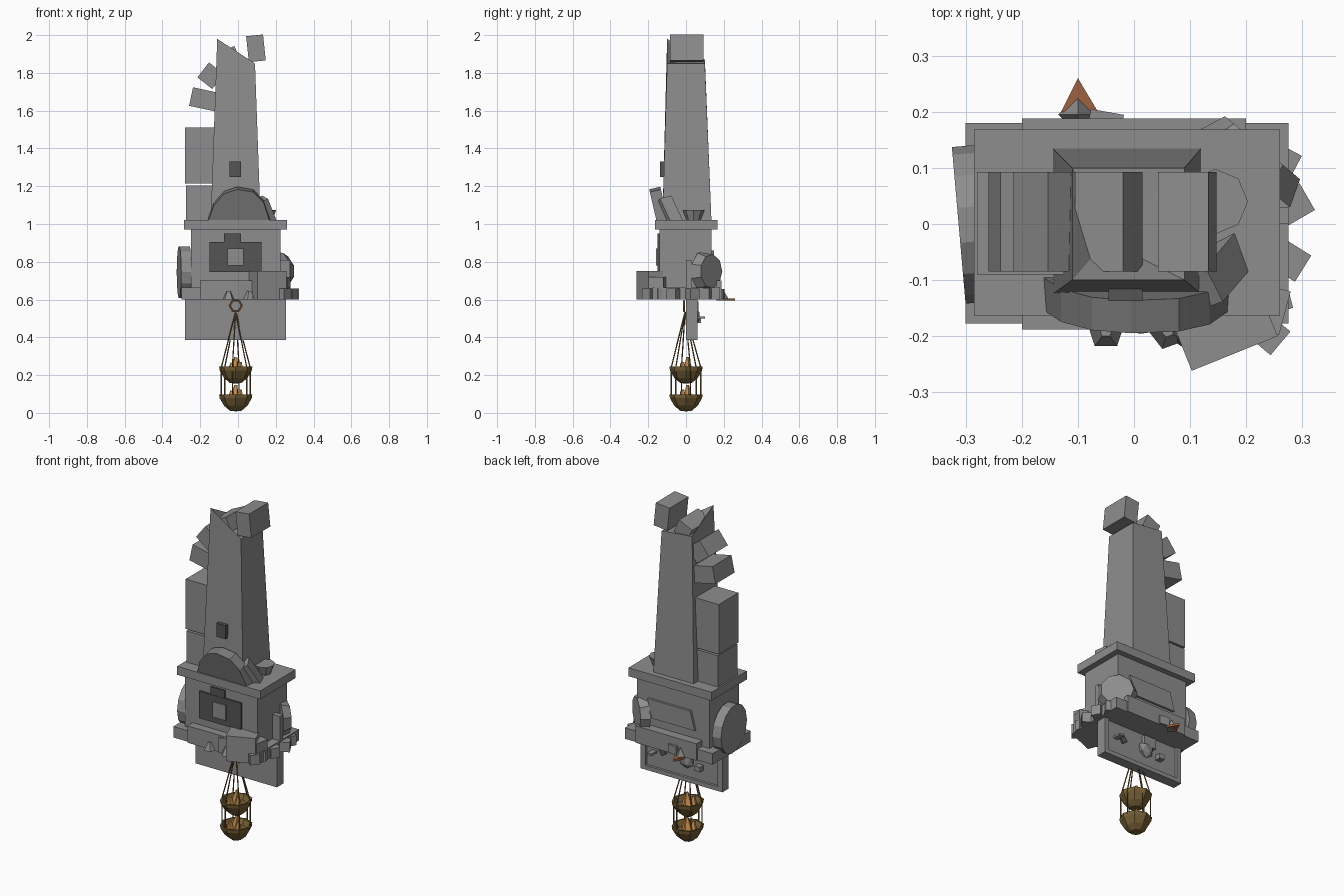
import bpy, bmesh
from math import radians, sin, cos, pi
from mathutils import Vector

if "Cube" in bpy.data.objects:
    bpy.data.objects.remove(bpy.data.objects["Cube"])


def material(name, rgb):
    m = bpy.data.materials.new(name)
    m.diffuse_color = (*rgb, 1)
    m.use_nodes = True
    m.node_tree.nodes["Principled BSDF"].inputs["Base Color"].default_value = m.diffuse_color
    return m


STONE = material("stone", (0.27, 0.27, 0.27))
DARK = material("dark_stone", (0.09, 0.09, 0.09))
BRONZE = material("bronze", (0.18, 0.115, 0.035))
EMBER = material("ember", (0.60, 0.29, 0.07))
RING = material("ring_metal", (0.42, 0.20, 0.06))
RUST = material("rust", (0.34, 0.12, 0.05))


def finish(name, bm, mat=None, loc=(0, 0, 0), rot=(0, 0, 0)):
    bmesh.ops.recalc_face_normals(bm, faces=bm.faces)
    me = bpy.data.meshes.new(name)
    bm.to_mesh(me)
    bm.free()
    ob = bpy.data.objects.new(name, me)
    ob.location = loc
    ob.rotation_euler = [radians(a) for a in rot]
    me.materials.append(mat or STONE)
    bpy.context.collection.objects.link(ob)
    return ob


def block(name, loc, size, rot=(0, 0, 0), mat=None):
    bm = bmesh.new()
    bmesh.ops.create_cube(bm, size=1)
    bmesh.ops.scale(bm, vec=size, verts=bm.verts)
    return finish(name, bm, mat, loc, rot)


def span(name, x0, x1, y0, y1, z0, z1, mat=None):
    return block(name, ((x0 + x1) / 2, (y0 + y1) / 2, (z0 + z1) / 2), (x1 - x0, y1 - y0, z1 - z0), mat=mat)


def cone(name, loc, r1, r2, h, n=8, rot=(0, 0, 0), mat=None):
    bm = bmesh.new()
    bmesh.ops.create_cone(bm, cap_ends=True, segments=n, radius1=r1, radius2=r2, depth=h)
    return finish(name, bm, mat, loc, rot)


def rock(name, loc, size, rot=(0, 0, 0), mat=None):
    bm = bmesh.new()
    bmesh.ops.create_icosphere(bm, subdivisions=1, radius=1)
    bmesh.ops.scale(bm, vec=size, verts=bm.verts)
    return finish(name, bm, mat, loc, rot)


def prism(name, pts, depth, loc, rot=(0, 0, 0), mat=None):
    """Profile in x-z, extruded along y."""
    bm = bmesh.new()
    f = bm.faces.new([bm.verts.new((x, -depth / 2, z)) for x, z in pts])
    new = bmesh.ops.extrude_face_region(bm, geom=[f])["geom"]
    bmesh.ops.translate(bm, vec=(0, depth, 0), verts=[v for v in new if isinstance(v, bmesh.types.BMVert)])
    return finish(name, bm, mat, loc, rot)


def rod(name, a, b, r, mat):
    a, b = Vector(a), Vector(b)
    ob = cone(name, (a + b) / 2, r, r, (b - a).length, 5, mat=mat)
    ob.rotation_euler = (b - a).to_track_quat('Z', 'Y').to_euler()


# hanging back plate with a raised frame on its rear
span("hanging_plate", -0.28, 0.255, 0, 0.045, 0.385, 0.62)
for i, (x0, x1, z0, z1) in enumerate([(-0.28, 0.255, 0.385, 0.41), (-0.28, -0.25, 0.41, 0.6), (0.225, 0.255, 0.41, 0.6)]):
    span(f"plate_frame_{i}", x0, x1, 0.045, 0.06, z0, z1)
block("plate_diamond", (0.12, 0.045, 0.52), (0.035, 0.02, 0.05), (0, 35, 0), DARK)
rock("plate_lump", (-0.04, 0.05, 0.51), (0.05, 0.025, 0.05))
block("plate_stud", (-0.13, 0.06, 0.49), (0.035, 0.04, 0.03))
block("plate_peg", (0.17, 0.075, 0.505), (0.03, 0.05, 0.012))
block("plate_tab", (-0.06, 0.055, 0.56), (0.08, 0.02, 0.06))

# ledge, body and collar
span("ledge", -0.3, 0.275, -0.177, 0.18, 0.6, 0.665)
span("ledge_rail", -0.2, 0.2, -0.188, 0.188, 0.6, 0.70)
span("body", -0.25, 0.225, -0.14, 0.135, 0.66, 0.975)
span("collar", -0.285, 0.26, -0.163, 0.168, 0.97, 1.02)

# body panels
span("front_panel", -0.15, 0.125, -0.152, -0.13, 0.745, 0.905, DARK)
span("front_panel_boss", -0.055, 0.03, -0.16, -0.14, 0.78, 0.87)
span("front_panel_tab", -0.075, 0.015, -0.15, -0.13, 0.905, 0.95, DARK)
prism("back_panel", [(-0.16, 0.75), (0.12, 0.75), (0.15, 0.86), (-0.13, 0.86)], 0.02, (0, 0.138, 0))

# tapering tower with a broken top
bm = bmesh.new()
low = [bm.verts.new(p) for p in [(-0.145, -0.125, 1.01), (0.12, -0.125, 1.01), (0.12, 0.135, 1.01), (-0.145, 0.135, 1.01)]]
top = [bm.verts.new(p) for p in [(-0.11, -0.1, 1.98), (0.09, -0.1, 1.85), (0.09, 0.1, 1.85), (-0.11, 0.1, 1.87)]]
mid = bm.verts.new((-0.05, -0.03, 1.86))
bm.faces.new(low)
for i in range(4):
    j = (i + 1) % 4
    bm.faces.new((low[i], low[j], top[j], top[i]))
    bm.faces.new((top[i], top[j], mid))
finish("tower", bm)
span("tower_window", -0.045, 0.015, -0.137, -0.11, 1.25, 1.33, DARK)

# stack of blocks curling over the tower
span("stack_lower", -0.275, -0.12, -0.09, 0.093, 1.01, 1.205)
span("stack_upper", -0.28, -0.115, -0.09, 0.093, 1.215, 1.51)
for i, (x, z, w, h, a) in enumerate([(-0.18, 1.66, 0.14, 0.1, 12), (-0.145, 1.785, 0.1, 0.1, 38),
                                     (-0.045, 1.885, 0.094, 0.083, -25), (0.095, 1.93, 0.09, 0.138, -6)]):
    block(f"stack_curl_{i}", (x, 0.004, z), (w, 0.178, h), (0, a, 0))

# leaning half disc and rubble on the collar
arc = [(-0.165, 0), (-0.135, 0.09), (-0.08, 0.155), (-0.01, 0.18), (0.075, 0.165), (0.13, 0.11), (0.165, 0)]
prism("leaning_half_disc", arc, 0.06, (0.005, -0.125, 1.015), (13, 0, 0),
      material("shadow_stone", (0.2, 0.2, 0.2)))
block("collar_slab", (0.145, -0.085, 1.06), (0.06, 0.07, 0.16), (15, -28, 20))
cone("collar_pot", (0.145, 0.04, 1.045), 0.035, 0.058, 0.06, 8)

# side discs
cone("left_disc", (-0.285, 0.0, 0.745), 0.14, 0.14, 0.055, 14, (0, 90, 5))
cone("corner_wheel", (0.215, 0.115, 0.75), 0.11, 0.09, 0.05, 9, (0, 90, 50))
span("corner_wheel_post", 0.22, 0.275, 0, 0.03, 0.65, 0.81)

# crate at the front right corner and rubble on the ledge
block("corner_crate", (0.157, -0.175, 0.675), (0.165, 0.12, 0.15), (0, 0, 22))
block("corner_crate_step", (0.05, -0.17, 0.645), (0.09, 0.04, 0.09), (0, 0, 8))
block("front_step", (0.235, -0.15, 0.66), (0.07, 0.08, 0.12), (0, 0, -15))
for i, (x, y, a) in enumerate([(0.262, 0.11, -28), (0.285, 0.035, 30), (0.278, -0.065, 58), (0.25, -0.13, 15), (0.24, -0.195, 50)]):
    block(f"side_rubble_{i}", (x, y, 0.63), (0.055, 0.055, 0.058), (0, 0, a))
for i, (x, y) in enumerate([(-0.05, -0.19), (0.06, -0.19), (0.1, -0.195)]):
    cone(f"front_rubble_{i}", (x, y, 0.622), 0.034, 0.012, 0.044, 5, (0, 0, 20 * i))
cone("back_spike", (-0.1, 0.195, 0.625), 0.035, 0.0, 0.06, 4)
block("back_stone", (-0.05, 0.185, 0.63), (0.06, 0.03, 0.05), (0, 0, -10))
prism("rust_shard", [(-0.03, 0), (0.037, -0.002), (0, 0.06)], 0.012, (-0.1, 0.2, 0.6), (-90, 0, 0), RUST)

# hanging ring
X = -0.012
ring = [Vector((X + 0.032 * cos(i * pi / 3), -0.01, 0.565 + 0.032 * sin(i * pi / 3))) for i in range(6)]
for i in range(6):
    rod(f"ring_link_{i}", ring[i], ring[(i + 1) % 6], 0.005, RING)


# two bowls of embers hung on chains
def bowl(name, z):
    prof = [(0.0, 0.0), (0.03, 0.003), (0.062, 0.03), (0.085, 0.07), (0.088, 0.09), (0.077, 0.09), (0.06, 0.06), (0.0, 0.05)]
    n = 8
    bm = bmesh.new()
    rings = [[bm.verts.new((r * cos(2 * pi * k / n), r * sin(2 * pi * k / n), h)) for k in range(n)] if r else [bm.verts.new((0, 0, h))]
             for r, h in prof]
    for a, b in zip(rings, rings[1:]):
        for k in range(n):
            m = (k + 1) % n
            if len(a) == 1:
                bm.faces.new((a[0], b[k], b[m]))
            elif len(b) == 1:
                bm.faces.new((a[k], a[m], b[0]))
            else:
                bm.faces.new((a[k], a[m], b[m], b[k]))
    finish(name, bm, BRONZE, (X, 0, z))
    for i, (x, y, r, h) in enumerate([(-0.006, 0.008, 0.034, 0.1), (0.022, -0.015, 0.028, 0.075), (-0.025, -0.018, 0.026, 0.07)]):
        cone(f"{name}_ember_{i}", (X + x, y, z + 0.04 + h / 2), r, 0.008, h, 5, (5 * i, 8 - 6 * i, 30 * i), EMBER)


bowl("upper_bowl", 0.155)
bowl("lower_bowl", 0.008)
for i in range(6):
    c, s = cos(i * pi / 3 + 0.3), sin(i * pi / 3 + 0.3)
    rod(f"upper_chain_{i}", (X, -0.005, 0.535), (X + 0.08 * c, 0.08 * s, 0.24), 0.0035, BRONZE)
    rod(f"lower_chain_{i}", (X + 0.08 * c, 0.08 * s, 0.24), (X + 0.08 * c, 0.08 * s, 0.09), 0.0035, BRONZE)
